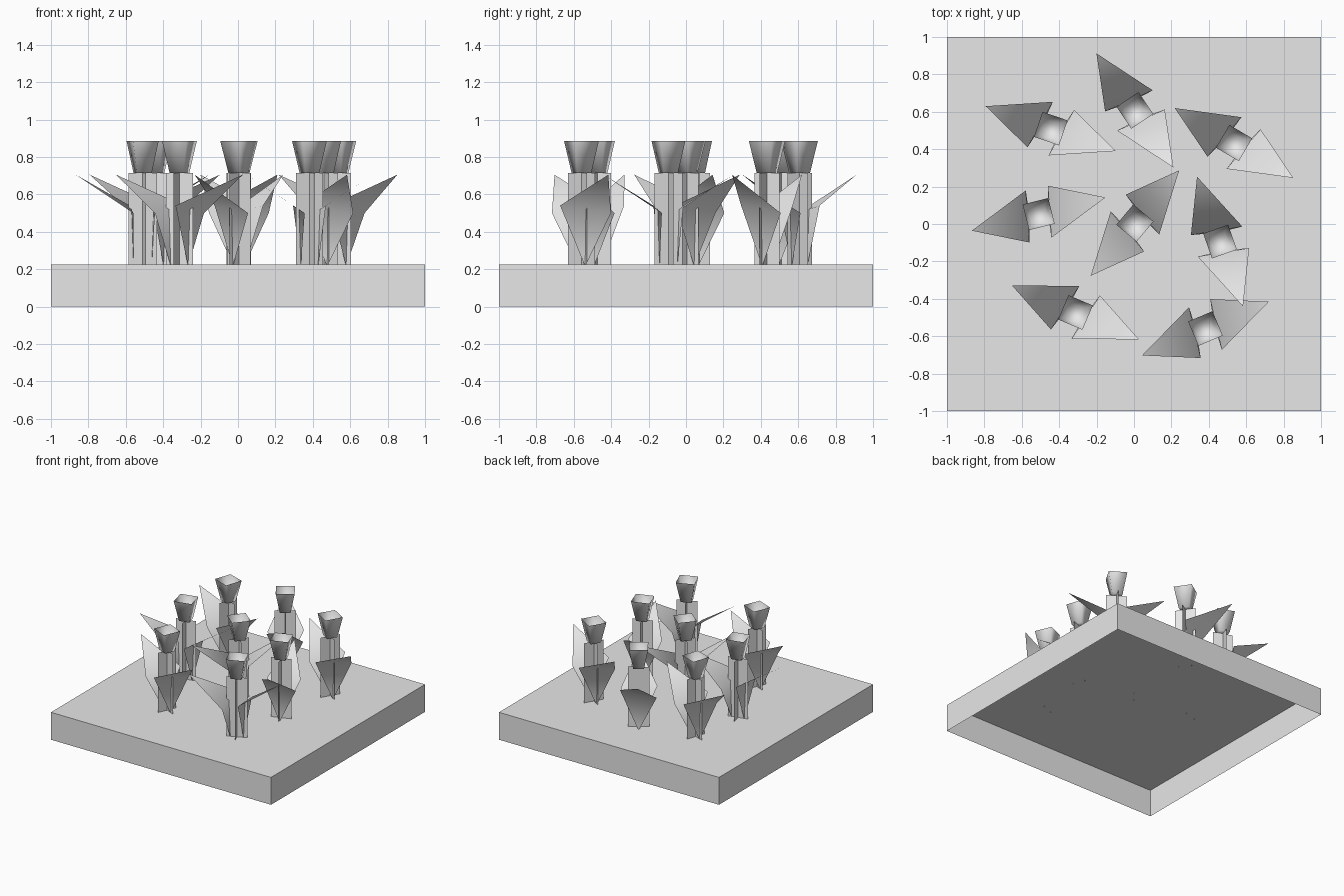
import bpy, bmesh, math
from mathutils import Matrix, Vector

if "Cube" in bpy.data.objects:
    bpy.data.objects.remove(bpy.data.objects["Cube"])

GREY = (0.8, 0.8, 0.8, 1.0)
mat = bpy.data.materials.new("light_grey")
mat.use_nodes = True
mat.diffuse_color = GREY
mat.node_tree.nodes["Principled BSDF"].inputs["Base Color"].default_value = GREY

SOIL = 0.225       # top of the slab
STEM_TOP = 0.715
CUP_TOP = 0.885


def finish(name, bm, smooth=False):
    mesh = bpy.data.meshes.new(name)
    for f in bm.faces:
        f.smooth = smooth
    bm.to_mesh(mesh)
    bm.free()
    mesh.materials.append(mat)
    return mesh


def place(name, mesh, matrix=Matrix()):
    obj = bpy.data.objects.new(name, mesh)
    obj.matrix_world = matrix
    bpy.context.collection.objects.link(obj)


def add_face(bm, points):
    return bm.faces.new([bm.verts.new(p) for p in points])


# Ground slab: a box left open underneath
bm = bmesh.new()
bmesh.ops.create_cube(bm, size=1)
bmesh.ops.transform(bm, matrix=Matrix.Translation((0, 0, SOIL / 2)) @ Matrix.Diagonal((2, 2, SOIL, 1)),
                    verts=bm.verts)
bm.faces.ensure_lookup_table()
bm.normal_update()
bmesh.ops.delete(bm, geom=[f for f in bm.faces if f.normal.z < -0.5], context='FACES_ONLY')
place("ground_slab", finish("ground_slab", bm))

# Stem: two crossed upright planes
bm = bmesh.new()
for axis in (Vector((0.079, 0, 0)), Vector((0, 0.079, 0))):
    low, high = Vector((0, 0, SOIL)), Vector((0, 0, STEM_TOP))
    add_face(bm, (low - axis, low + axis, high + axis, high - axis))
stem = finish("stem", bm)

# Flower cup: four-sided, flared, open at the top
bm = bmesh.new()
bmesh.ops.create_cone(bm, cap_ends=True, segments=4, radius1=0.057, radius2=0.1,
                      depth=CUP_TOP - STEM_TOP)
bm.normal_update()
bmesh.ops.delete(bm, geom=[f for f in bm.faces if f.normal.z > 0.9], context='FACES_ONLY')
bmesh.ops.transform(bm, verts=bm.verts, matrix=Matrix.Translation((0, 0, (STEM_TOP + CUP_TOP) / 2))
                    @ Matrix.Rotation(math.pi / 4, 4, 'Z'))
cup = finish("flower_cup", bm, smooth=True)

# Leaf: a slightly skewed kite, upright below and bent outwards above
bm = bmesh.new()
base, left, right, tip = [bm.verts.new(p) for p in (
    (0.05, 0, 0.215), (0.085, 0.135, 0.5), (0.036, -0.139, 0.54), (0.368, 0, 0.705))]
bm.faces.new((base, left, right))
bm.faces.new((right, left, tip))
leaf = finish("leaf", bm, smooth=True)

# Flowers: x, y and turn in degrees
flowers = [
    (-0.445, 0.51, -19), (0.005, 0.607, -56), (0.535, 0.433, -30.5),
    (-0.51, 0.053, 14), (0.005, 0.005, 50), (0.46, -0.094, -70.5),
    (-0.313, -0.473, -23), (0.382, -0.559, 23),
]
for i, (x, y, turn) in enumerate(flowers, 1):
    m = Matrix.Translation((x, y, 0)) @ Matrix.Rotation(math.radians(turn), 4, 'Z')
    place(f"stem_{i}", stem, m)
    place(f"flower_cup_{i}", cup, m)
    place(f"leaf_{i}_a", leaf, m)
    place(f"leaf_{i}_b", leaf, m @ Matrix.Rotation(math.pi, 4, 'Z'))
